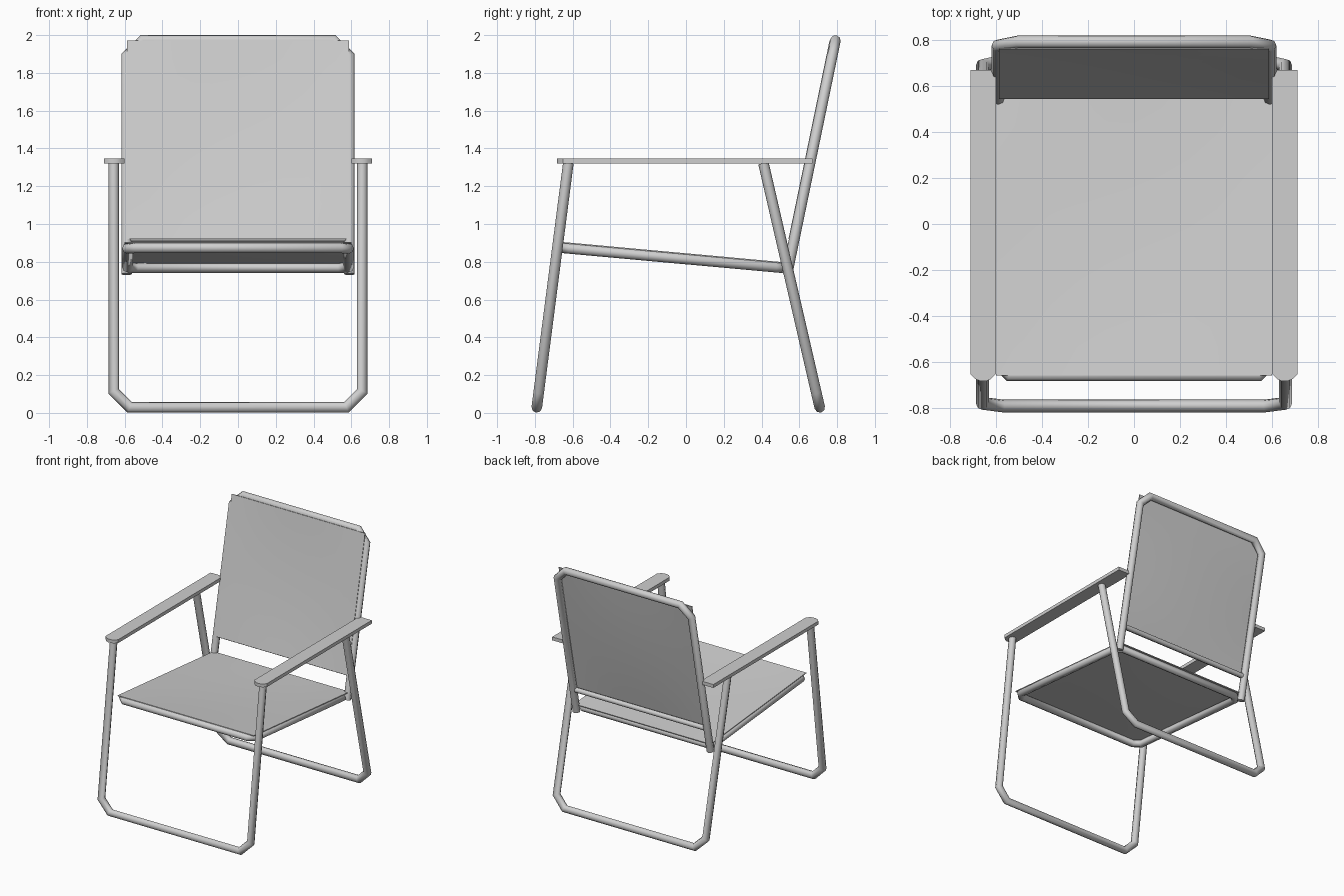
import bpy, bmesh, math
from mathutils import Vector

if "Cube" in bpy.data.objects:
    bpy.data.objects.remove(bpy.data.objects["Cube"])

grey = bpy.data.materials.new("plain_grey")
grey.diffuse_color = (0.62, 0.62, 0.62, 1)
grey.use_nodes = True
grey.node_tree.nodes["Principled BSDF"].inputs["Base Color"].default_value = grey.diffuse_color


def finish(name, bm, angle=50):
    bmesh.ops.recalc_face_normals(bm, faces=bm.faces)
    me = bpy.data.meshes.new(name)
    bm.to_mesh(me)
    bm.free()
    me.materials.append(grey)
    me.shade_smooth()
    me.set_sharp_from_angle(angle=math.radians(angle))
    ob = bpy.data.objects.new(name, me)
    bpy.context.collection.objects.link(ob)
    return ob


def tube(name, path, normal, r=0.028, closed=False, sides=8):
    """Mitred tube along a flat path lying in the plane with this normal."""
    bm = bmesh.new()
    p = [Vector(v) for v in path]
    n = Vector(normal).normalized()
    k = len(p)
    rings = []
    for i in range(k):
        a = p[i] - p[i - 1] if i or closed else p[1] - p[0]
        b = p[(i + 1) % k] - p[i] if i < k - 1 or closed else a
        a, b = a.normalized(), b.normalized()
        t = (a + b).normalized()
        m = n.cross(t) / t.dot(a)
        rings.append([bm.verts.new(p[i] + r * (math.cos(w) * m + math.sin(w) * n))
                      for w in (2 * math.pi * j / sides for j in range(sides))])
    for i in range(k if closed else k - 1):
        A, B = rings[i], rings[(i + 1) % k]
        for j in range(sides):
            q = (j + 1) % sides
            bm.faces.new((A[j], A[q], B[q], B[j]))
    if not closed:
        bm.faces.new(rings[0])
        bm.faces.new(rings[-1])
    return finish(name, bm)


def u_frame(name, open_end, bar_end, x, cut):
    """U-shaped tube: open ends at open_end (y, z), cross bar at bar_end."""
    o, e = Vector((0, *open_end)), Vector((0, *bar_end))
    d = (e - o).normalized()
    X = Vector((1, 0, 0))
    half = [o + X * x, e - d * cut + X * x, e + X * (x - cut)]
    path = half + [Vector((-v.x, v.y, v.z)) for v in reversed(half)]
    return tube(name, path, X.cross(d))


def fabric(name, a, b, width, offset, sag, up, thick=0.006, n=10):
    """Thin sagging cloth from a to b (y, z), lifted off the frame axis."""
    a, b = Vector((0, *a)), Vector((0, *b))
    nor = Vector((1, 0, 0)).cross(b - a).normalized()
    if nor.dot(Vector(up)) < 0:
        nor = -nor
    bm = bmesh.new()
    bmesh.ops.create_grid(bm, x_segments=n, y_segments=n, size=1)
    for v in bm.verts:
        u, w = v.co.x, v.co.y
        drop = sag * (1 - u * u) * (1 - w * w)
        v.co = a.lerp(b, (w + 1) / 2) + Vector((u * width, 0, 0)) + nor * (offset - drop)
    res = bmesh.ops.extrude_face_region(bm, geom=bm.faces[:], use_keep_orig=True)
    for v in res["geom"]:
        if isinstance(v, bmesh.types.BMVert):
            v.co -= nor * thick
    return finish(name, bm)


# Legs and back frame
u_frame("front_leg", (-0.623, 1.322), (-0.79, 0.029), 0.658, 0.085)
u_frame("rear_leg", (0.41, 1.322), (0.708, 0.029), 0.658, 0.085)
u_frame("back_frame", (0.535, 0.735), (0.791, 1.972), 0.59, 0.085)

# Closed seat frame
front, rear = Vector((0, -0.655, 0.874)), Vector((0, 0.515, 0.768))
d = (rear - front).normalized()
X = Vector((1, 0, 0))
w, c = 0.585, 0.045
loop = [front - X * (w - c), front + X * (w - c), front + X * w + d * c,
        rear + X * w - d * c, rear + X * (w - c), rear - X * (w - c),
        rear - X * w - d * c, front - X * w + d * c]
tube("seat_frame", loop, X.cross(d), closed=True)

# Rail under the back panel
tube("back_lower_rail", [(-0.585, 0.573, 0.925), (0.585, 0.573, 0.925)], (0, 0, 1), r=0.02)

# Fabric panels
fabric("seat", (-0.66, 0.875), (0.545, 0.765), 0.6, 0.03, 0.012, (0, 0, 1))
fabric("back_panel", (0.572, 0.915), (0.789, 1.965), 0.587, 0.03, 0.012, (0, -1, 0))

# Armrests
outline = [(0.6, 0.67), (0.71, 0.67), (0.71, -0.652), (0.688, -0.674), (0.668, -0.682),
           (0.642, -0.682), (0.622, -0.674), (0.6, -0.652)]
for side, label in ((1, "right"), (-1, "left")):
    bm = bmesh.new()
    base = bm.faces.new([bm.verts.new((side * x, y, 1.319)) for x, y in outline])
    res = bmesh.ops.extrude_face_region(bm, geom=[base], use_keep_orig=True)
    bmesh.ops.translate(bm, vec=(0, 0, 0.027),
                        verts=[v for v in res["geom"] if isinstance(v, bmesh.types.BMVert)])
    finish("armrest_" + label, bm, 30)
